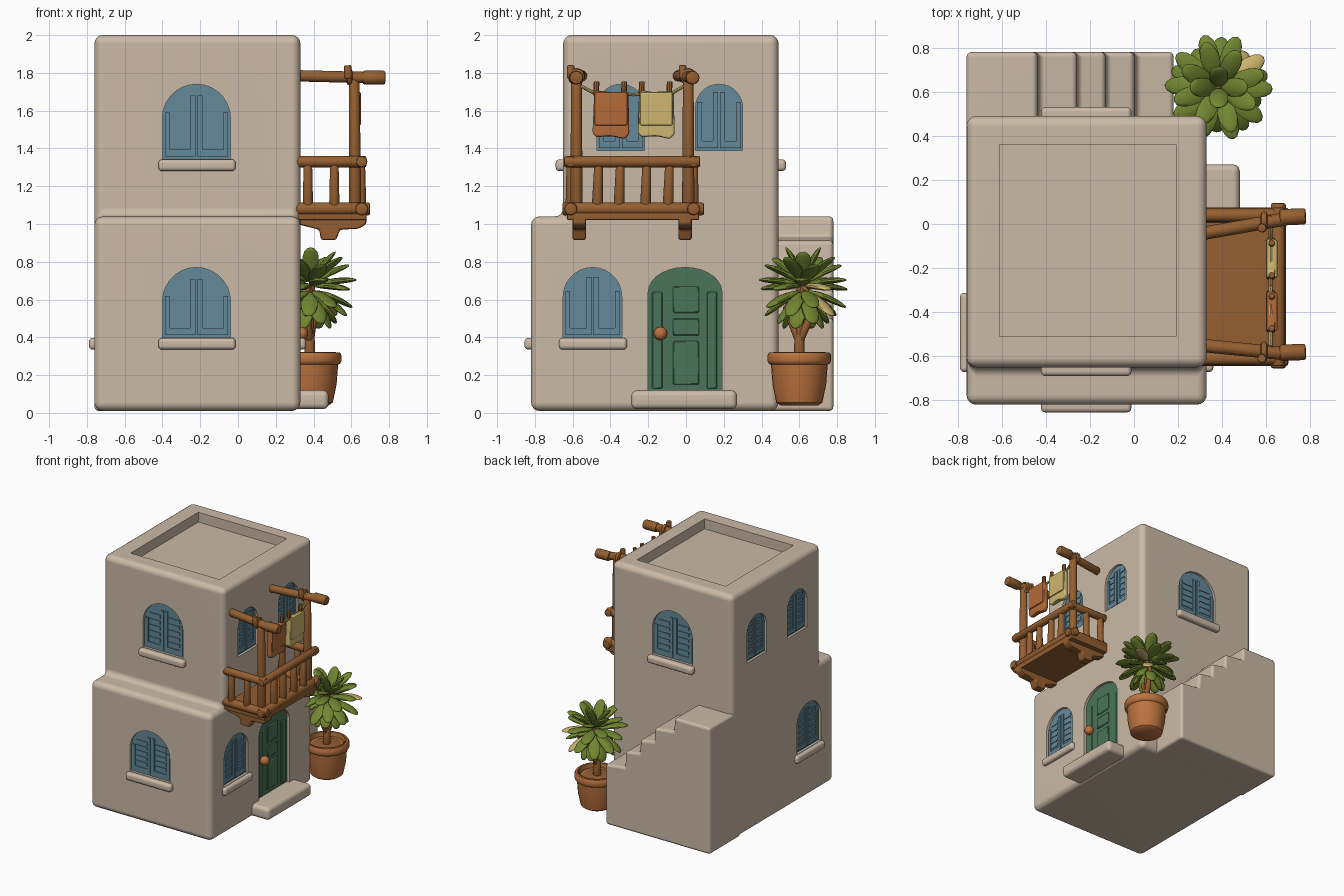
import bpy, bmesh, math
from mathutils import Vector, Matrix

if "Cube" in bpy.data.objects:
    bpy.data.objects.remove(bpy.data.objects["Cube"])


def material(name, rgb):
    m = bpy.data.materials.new(name)
    m.diffuse_color = (*rgb, 1)
    m.use_nodes = True
    m.node_tree.nodes["Principled BSDF"].inputs["Base Color"].default_value = m.diffuse_color
    return m


PLASTER = material("plaster", (0.60, 0.49, 0.385))
BLUE = material("shutter blue", (0.125, 0.25, 0.32))
GREEN = material("door green", (0.07, 0.175, 0.10))
WOOD = material("wood", (0.30, 0.115, 0.03))
CLAY = material("terracotta", (0.50, 0.17, 0.05))
LEAF = material("leaf green", (0.17, 0.24, 0.03))
ORANGE = material("orange cloth", (0.46, 0.145, 0.04))
YELLOW = material("pale yellow", (0.62, 0.47, 0.16))


def finish(name, bm, *mats, angle=40):
    bmesh.ops.recalc_face_normals(bm, faces=bm.faces)
    me = bpy.data.meshes.new(name)
    bm.to_mesh(me)
    bm.free()
    ob = bpy.data.objects.new(name, me)
    bpy.context.collection.objects.link(ob)
    for m in mats:
        me.materials.append(m)
    smooth(ob, angle)
    return ob


def smooth(ob, angle=40):
    bpy.ops.object.select_all(action='DESELECT')
    bpy.context.view_layer.objects.active = ob
    ob.select_set(True)
    bpy.ops.object.shade_smooth_by_angle(angle=math.radians(angle))


def prism(name, pts, axis, a, b, mat, bevel=0.0, seg=3):
    """Extrude a (u, z) outline along x or y from a to b."""
    bm = bmesh.new()
    place = (lambda u, z, h: (h, u, z)) if axis == 'x' else (lambda u, z, h: (u, h, z))
    r0 = [bm.verts.new(place(u, z, a)) for u, z in pts]
    r1 = [bm.verts.new(place(u, z, b)) for u, z in pts]
    bm.faces.new(r0)
    bm.faces.new(r1[::-1])
    for i in range(len(pts)):
        j = (i + 1) % len(pts)
        bm.faces.new((r0[i], r0[j], r1[j], r1[i]))
    bmesh.ops.recalc_face_normals(bm, faces=bm.faces)
    if bevel:
        bmesh.ops.bevel(bm, geom=bm.edges[:], offset=bevel, segments=seg,
                        profile=0.5, affect='EDGES', clamp_overlap=True)
    ob = finish(name, bm, mat)
    if bevel:
        ob.modifiers.new("even_shading", 'WEIGHTED_NORMAL').keep_sharp = True
    return ob


def rect(u0, u1, z0, z1):
    return [(u0, z0), (u1, z0), (u1, z1), (u0, z1)]


def arch(u0, u1, z0, z1, rise, n=14):
    c, r = (u0 + u1) / 2, (u1 - u0) / 2
    top = [(c + r * math.cos(math.pi * i / n), z1 - rise + rise * math.sin(math.pi * i / n))
           for i in range(n + 1)]
    return [(u0, z0), (u1, z0)] + top


def rod(name, a, b, r1, r2=None, mat=WOOD, seg=12):
    """Round log between two points with softened ends."""
    a, b = Vector(a), Vector(b)
    d = b - a
    bm = bmesh.new()
    bmesh.ops.create_cone(bm, cap_ends=True, segments=seg, radius1=r1,
                          radius2=r1 if r2 is None else r2, depth=d.length)
    ends = [e for f in bm.faces if len(f.verts) == seg for e in f.edges]
    bmesh.ops.bevel(bm, geom=ends, offset=r1 * 0.3, segments=2, profile=0.5, affect='EDGES')
    bm.transform(Matrix.Translation((a + b) / 2) @ d.to_track_quat('Z', 'Y').to_matrix().to_4x4())
    return finish(name, bm, mat)


# House body: stepped side outline pulled across the width
walls = prism("house_walls", [(-.82, .01), (.49, .01), (.49, 2), (-.65, 2), (-.65, 1.04), (-.82, 1.04)],
              'x', -.76, .33, PLASTER, .045, 4)
cutters = [prism("roof_cutter", rect(-.61, .19, 1.92, 2.1), 'y', -.51, .36, PLASTER)]

# Outside stairs on the back
prism("stairs", [(-.76, .01), (.18, .01), (.18, .5), (.01, .52), (0, .65), (-.125, .67), (-.13, .78),
                 (-.255, .80), (-.26, .91), (-.43, .93), (-.44, 1.04), (-.76, 1.04)],
      'y', .38, .78, PLASTER, .022)


def window(name, axis, wall, s, u0, u1, z0, z1, sill=0):
    rise = (u1 - u0) / 2
    outline = arch(u0, u1, z0, z1, rise)
    cutters.append(prism(name + "_cutter", outline, axis, wall - s * .03, wall + s * .03, PLASTER))
    prism(name + "_shutters", arch(u0 - .004, u1 + .004, z0 - .004, z1 + .004, rise), axis,
          wall - s * .04, wall - s * .02, BLUE)
    c, w = (u0 + u1) / 2, (u1 - u0) / 2
    face = wall - s * .021
    # two shutter leaves with slats and frames
    for side in (-1, 1):
        inner, outer = c + side * .006, c + side * w * .93
        a, b = sorted((inner, outer))
        top = z1 - rise
        prism(name + "_rail", rect(a, b, z0 + .012, z0 + .05), axis, face, face + s * .009, BLUE)
        for x in (inner, outer - side * .025):
            u, v = sorted((x, x + side * .025))
            prism(name + "_stile", rect(u, v, z0 + .012, top + (.12 * w / .18 if x == inner else .03)),
                  axis, face, face + s * .009, BLUE)
        for k in range(5):
            z = z0 + .07 + k * (top + .05 - z0 - .07) / 4
            prism(name + "_slat", rect(a + .03, b - .03, z, z + .026), axis, face, face + s * .007, BLUE)
    if sill:
        prism(name + "_sill", rect(u0 - .022, u1 + .028, z0 - .065, z0 - .003), axis,
              wall - s * .03, wall + s * sill, PLASTER, .02)


# Windows: front, back, and mirrored pairs on both sides
window("front_lower_window", 'y', -.82, -1, -.40, -.04, .40, .77, .035)
window("front_upper_window", 'y', -.65, -1, -.40, -.04, 1.345, 1.74, .04)
window("back_upper_window", 'y', .49, 1, -.40, -.04, 1.345, 1.74, .04)
for label, wall, s in (("right", .33, 1), ("left", -.76, -1)):
    window(label + "_lower_window", 'x', wall, s, -.65, -.34, .40, .77, .03)
    window(label + "_upper_window_a", 'x', wall, s, .05, .30, 1.39, 1.74)
    window(label + "_upper_window_b", 'x', wall, s, -.47, -.22, 1.39, 1.74)

# Door with raised panels, knob and doorstep
cutters.append(prism("door_cutter", arch(-.20, .19, .10, .77, .13), 'x', .29, .36, PLASTER))
prism("door", arch(-.205, .195, .09, .775, .13), 'x', .27, .308, GREEN)
for z0, z1 in ((.15, .38), (.41, .50), (.53, .67)):
    prism("door_panel", rect(-.07, .07, z0, z1), 'x', .30, .317, GREEN, .006, 1)
for u in (-.18, .11):
    prism("door_stile", rect(u, u + .055, .13, .64), 'x', .30, .314, GREEN, .005, 1)
bm = bmesh.new()
bmesh.ops.create_uvsphere(bm, u_segments=16, v_segments=10, radius=.036,
                          matrix=Matrix.Translation((.335, -.135, .42)))
finish("door_knob", bm, CLAY)
prism("doorstep", rect(-.29, .27, .02, .12), 'x', .28, .48, PLASTER, .03)

# Carve openings out of the walls
for c in cutters:
    mod = walls.modifiers.new("opening", 'BOOLEAN')
    mod.operation, mod.solver, mod.object = 'DIFFERENCE', 'EXACT', c
bpy.context.view_layer.objects.active = walls
for mod in [m for m in walls.modifiers if m.type == 'BOOLEAN']:
    bpy.ops.object.modifier_apply(modifier=mod.name)
for c in cutters:
    bpy.data.objects.remove(c)
smooth(walls)

# Balcony floor and brackets
prism("balcony_floor", rect(-.63, .07, 1.02, 1.075), 'x', .31, .68, WOOD, .01, 2)
for y in (-.565, -.005):
    prism("balcony_bracket", [(.31, 1.05), (.31, 1.0), (.43, .97), (.44, .915), (.52, .915), (.54, .97),
                              (.64, .975), (.68, 1.0), (.68, 1.05)], 'y', y - .036, y + .036, WOOD, .012, 2)

# Balcony rails, balusters and tall posts
for z, r, e in ((1.08, .034, .02), (1.33, .03, 0)):
    rod("front_rail", (.655, -.645 - e / 2, z), (.655, .075 + e, z), r)
    for y in (-.61, .04):
        rod("side_rail", (.30, y, z), (.68 + e, y, z), r)
for y in (-.47, -.355, -.215, -.095):
    rod("front_baluster", (.65, y, 1.07), (.65, y + .008, 1.34), .03, .022)
for y in (-.61, .04):
    for x in (.37, .51):
        rod("side_baluster", (x, y, 1.07), (x, y, 1.34), .028, .022)
for y, y_wall, y_end in ((-.58, -.55, -.585), (.012, -.045, .03)):
    rod("balcony_post", (.62, y, 1.05), (.615, y, 1.80), .033, .028)
    rod("roof_beam", (.30, y_wall, 1.785), (.70, y_end - .005, 1.775), .03)
    rod("roof_beam_end", (.66, y_end, 1.775), (.78, y_end + .005, 1.775), .037)
    rod("beam_peg", (.585, y - .03, 1.77), (.58, y - .03, 1.84), .02)
    rod("beam_binding", (.575, y, 1.78), (.605, y, 1.78), .046)

# Clothes line with pegs and two cloths
line = [(.62, -.575, 1.74), (.62, -.49, 1.695), (.62, -.28, 1.685), (.62, -.07, 1.695), (.62, .005, 1.74)]
for a, b in zip(line, line[1:]):
    rod("clothes_line", a, b, .009, mat=YELLOW, seg=8)
for y0, mat, label in ((-.495, ORANGE, "orange_cloth"), (-.255, YELLOW, "yellow_cloth")):
    prism(label, [(y0, 1.48), (y0 + .02, 1.46), (y0 + .10, 1.465), (y0 + .17, 1.45), (y0 + .195, 1.475),
                  (y0 + .19, 1.70), (y0 + .10, 1.695), (y0 + .01, 1.71)], 'x', .60, .642, mat, .012, 2)
    prism(label + "_front_fold", rect(y0 + .01, y0 + .185, 1.52, 1.70), 'x', .62, .652, mat, .012, 2)
    for y in (y0 + .018, y0 + .165):
        rod("clothes_peg", (.625, y, 1.68), (.625, y + .004, 1.755), .015, seg=8)

# Potted plant: turned pot, soil and forked trunk
PX, PY = .38, .60
profile = [(0, .04), (.10, .04), (.122, .055), (.142, .15), (.15, .255), (.162, .262), (.168, .275),
           (.168, .305), (.16, .32), (.145, .32), (.138, .29), (0, .29)]
bm = bmesh.new()
vs = [bm.verts.new((r, 0, z)) for r, z in profile]
es = [bm.edges.new(p) for p in zip(vs, vs[1:])]
bmesh.ops.spin(bm, geom=vs + es, axis=(0, 0, 1), cent=(0, 0, 0), angle=math.tau, steps=28)
bmesh.ops.remove_doubles(bm, verts=bm.verts, dist=.0005)
bm.transform(Matrix.Translation((PX, PY, 0)))
finish("plant_pot", bm, CLAY)
rod("soil", (PX, PY, .28), (PX, PY, .295), .138, seg=24)
rod("trunk", (PX, PY, .28), (PX, PY, .42), .03, .025)
for dx, dy in ((.03, .085), (-.02, -.075), (.0, .01)):
    rod("branch", (PX, PY, .38), (PX + dx, PY + dy, .56), .023, .017)
    rod("branch_tip", (PX + dx, PY + dy, .545), (PX + dx * .4, PY + .02, .68), .017, .012)

# Leaf crown: rings of pointed leaves, two of them faded
bm = bmesh.new()
rings = [(4, 66, .68, .19), (8, 38, .68, .21), (10, 8, .67, .22), (10, -22, .65, .22), (8, -44, .62, .18)]
for k, (n, pitch, z, length) in enumerate(rings):
    for i in range(n):
        yaw = math.tau * i / n + math.radians(k * 17)
        tilt = math.radians(pitch + (7 if i % 2 else -5))
        faded = (k, i) in ((2, 0), (3, 0))
        place = (Matrix.Translation((PX + .005, PY + .02, z)) @ Matrix.Rotation(yaw, 4, 'Z')
                 @ Matrix.Rotation(-tilt, 4, 'Y') @ Matrix.Translation((.025, 0, 0)))
        verts = bmesh.ops.create_uvsphere(bm, u_segments=10, v_segments=8, radius=1)['verts']
        for v in verts:
            t = (v.co.z + 1) / 2
            v.co = place @ Vector((t * length, v.co.x * .047 * (.75 + .4 * t),
                                   v.co.y * .017 - .03 * t * t))
        for f in {f for v in verts for f in v.link_faces}:
            f.material_index = int(faded)
finish("leaf_crown", bm, LEAF, YELLOW, angle=60)
